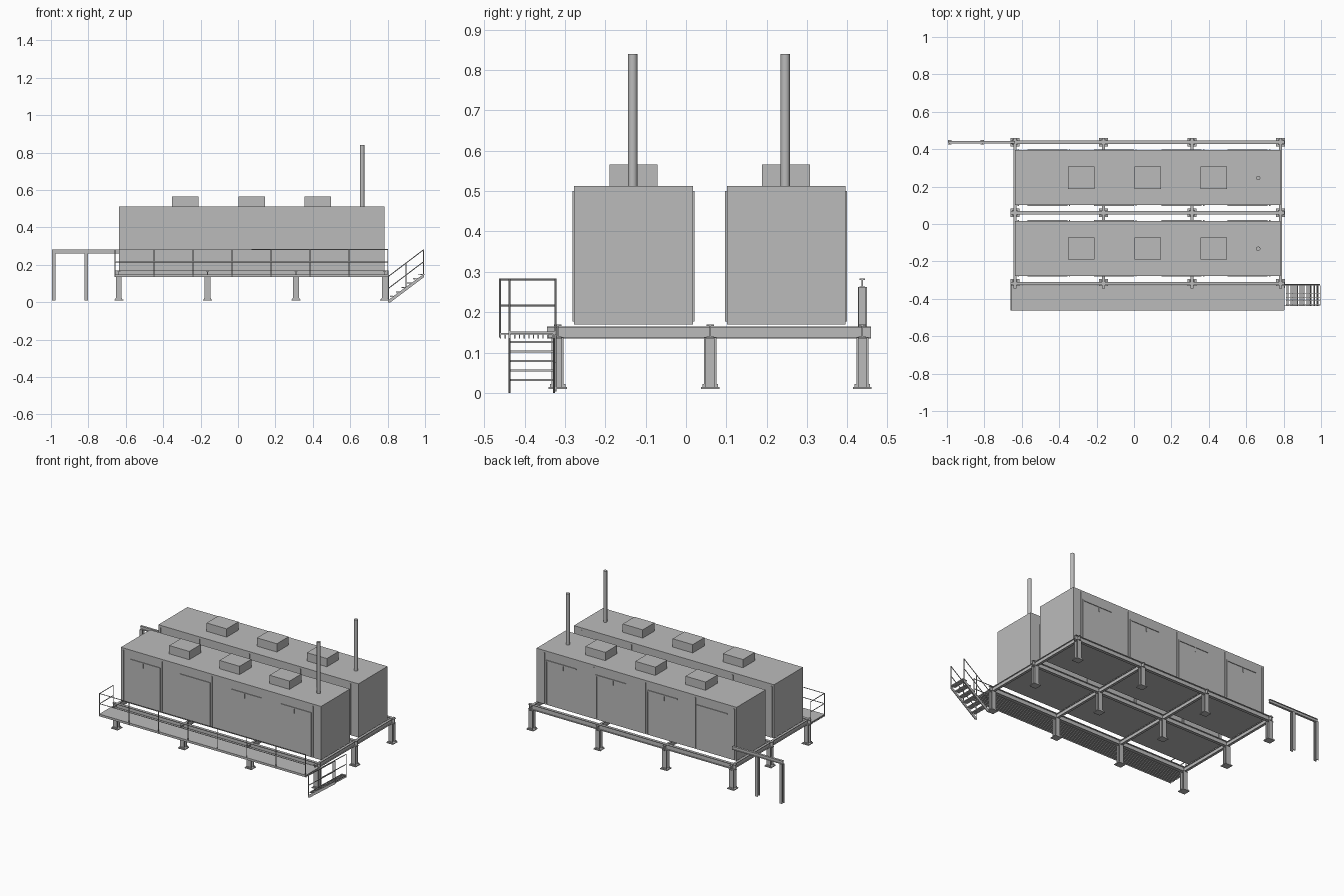
import bpy, bmesh, math
from mathutils import Matrix, Vector

if "Cube" in bpy.data.objects:
    bpy.data.objects.remove(bpy.data.objects["Cube"])

grey = bpy.data.materials.new("steel grey")
grey.diffuse_color = (0.5, 0.5, 0.5, 1)
grey.use_nodes = True
grey.node_tree.nodes["Principled BSDF"].inputs["Base Color"].default_value = grey.diffuse_color


def finish(bm, name, smooth=False):
    bmesh.ops.recalc_face_normals(bm, faces=bm.faces)
    me = bpy.data.meshes.new(name)
    bm.to_mesh(me)
    bm.free()
    ob = bpy.data.objects.new(name, me)
    me.materials.append(grey)
    bpy.context.collection.objects.link(ob)
    if smooth:
        for p in me.polygons:
            p.use_smooth = len(p.vertices) == 4
    return ob


def box(bm, x0, x1, y0, y1, z0, z1):
    m = Matrix.Translation(((x0 + x1) / 2, (y0 + y1) / 2, (z0 + z1) / 2))
    m = m @ Matrix.Diagonal((x1 - x0, y1 - y0, z1 - z0, 1))
    bmesh.ops.create_cube(bm, size=1, matrix=m)


def prism(bm, profile, y0, y1):
    """Extrude an x-z outline along y."""
    f = bm.faces.new([bm.verts.new((x, y0, z)) for x, z in profile])
    r = bmesh.ops.extrude_face_region(bm, geom=[f])
    bmesh.ops.translate(bm, vec=(0, y1 - y0, 0),
                        verts=[v for v in r["geom"] if isinstance(v, bmesh.types.BMVert)])


def i_beam(bm, a, b, w, h, t=0.004, up=(0, 0, 1)):
    """I section from a to b, flanges stacked along 'up'."""
    a, b, up = Vector(a), Vector(b), Vector(up)
    d = (b - a).normalized()
    s = up.cross(d)
    rot = Matrix((d, s, up)).transposed().to_4x4()
    for off, ww, hh in ((h / 2 - t / 2, w, t), (-h / 2 + t / 2, w, t), (0, t, h - 2 * t)):
        m = Matrix.Translation((a + b) / 2 + up * off) @ rot
        bmesh.ops.create_cube(bm, size=1, matrix=m @ Matrix.Diagonal(((b - a).length, ww, hh, 1)))


def rod(bm, a, b, r=0.0025):
    a, b = Vector(a), Vector(b)
    m = Matrix.Translation((a + b) / 2) @ (b - a).to_track_quat('Z', 'Y').to_matrix().to_4x4()
    bmesh.ops.create_cone(bm, segments=6, radius1=r, radius2=r, depth=(b - a).length,
                          cap_ends=True, matrix=m)


X0, X1 = -0.635, 0.782
ROWS_Y = (-0.318, 0.06, 0.437)
COLS_X = (-0.637, -0.163, 0.31, 0.784)

for label, y0 in (("front", -0.277), ("back", 0.101)):
    y1 = y0 + 0.294
    # container shell
    bm = bmesh.new()
    box(bm, X0, X1, y0, y1, 0.17, 0.513)
    finish(bm, label + "_container")
    # door trims on both long sides
    bm = bmesh.new()
    for ya, yb in ((y0 - 0.004, y0), (y1, y1 + 0.004)):
        for xr in (-0.355, 0.0, 0.362, 0.715):
            box(bm, xr - 0.215, xr, ya, yb, 0.449, 0.456)
            box(bm, xr - 0.008, xr, ya, yb, 0.177, 0.456)
            box(bm, xr + 0.008, xr + 0.014, ya, yb, 0.177, 0.5)
            box(bm, xr - 0.125, xr - 0.12, ya, yb, 0.42, 0.449)
        box(bm, X0 + 0.012, X0 + 0.02, ya, yb, 0.177, 0.5)
    finish(bm, label + "_door_trim")
    # roof vents
    bm = bmesh.new()
    for x in (-0.283, 0.073, 0.427):
        box(bm, x - 0.071, x + 0.071, y0 + 0.087, y0 + 0.206, 0.513, 0.566)
    finish(bm, label + "_roof_vents")
    # exhaust stack
    bm = bmesh.new()
    bmesh.ops.create_cone(bm, segments=24, radius1=0.0115, radius2=0.0115, depth=0.327, cap_ends=True,
                          matrix=Matrix.Translation((0.664, y0 + 0.145, 0.6765)))
    finish(bm, label + "_exhaust_stack", True)

# support frame
bm = bmesh.new()
for y in ROWS_Y:
    i_beam(bm, (-0.66, y, 0.153), (0.805, y, 0.153), 0.018, 0.034)
finish(bm, "long_beams")
bm = bmesh.new()
for x in COLS_X:
    i_beam(bm, (x, -0.345, 0.15), (x, 0.459, 0.15), 0.015, 0.03)
finish(bm, "cross_beams")

# columns with base plates
bm = bmesh.new()
for x in COLS_X:
    for y in ROWS_Y:
        i_beam(bm, (x, y, 0.012), (x, y, 0.137), 0.03, 0.03, 0.005, up=(0, 1, 0))
        box(bm, x - 0.024, x + 0.024, y - 0.023, y + 0.023, 0.01, 0.015)
        for s in (-1, 1):
            box(bm, x - 0.018, x + 0.018, y + s * 0.017 - 0.002, y + s * 0.017 + 0.002, 0.015, 0.022)
finish(bm, "columns")

# side pipe support
bm = bmesh.new()
i_beam(bm, (-0.995, 0.437, 0.272), (-0.637, 0.437, 0.272), 0.014, 0.022, 0.003)
for x in (-0.985, -0.812):
    i_beam(bm, (x, 0.437, 0.01), (x, 0.437, 0.262), 0.02, 0.022, 0.003, up=(0, 1, 0))
finish(bm, "side_support")

# walkway deck with ribs below
bm = bmesh.new()
box(bm, -0.66, 0.805, -0.461, -0.328, 0.145, 0.149)
for i in range(12):
    y = -0.461 + i * 0.0117
    box(bm, -0.66, 0.805, y, y + 0.003, 0.135, 0.145)
finish(bm, "walkway")

# walkway railing
bm = bmesh.new()
for i in range(8):
    x = -0.657 + i * 0.2083
    rod(bm, (x, -0.461, 0.137), (x, -0.461, 0.283))
for z in (0.216, 0.281):
    rod(bm, (-0.657, -0.461, z), (0.802, -0.461, z))
for z in (0.216, 0.281):
    rod(bm, (-0.657, -0.461, z), (-0.657, -0.323, z))
rod(bm, (-0.657, -0.323, 0.15), (-0.657, -0.323, 0.283))
finish(bm, "walkway_railing")

# stair stringers and treads
bm = bmesh.new()
for y in (-0.437, -0.327):
    prism(bm, [(0.803, 0.0), (0.815, 0.0), (0.995, 0.135), (0.995, 0.153), (0.803, 0.012)],
          y - 0.0025, y + 0.0025)
for i in range(6):
    x, z = 0.829 + i * 0.0305, 0.032 + i * 0.0235
    for j in range(5):
        xa = x - 0.016 + j * 0.007
        box(bm, xa, xa + 0.003, -0.436, -0.328, z - 0.003, z + 0.003)
    for k in range(6):
        y = -0.43 + k * 0.019
        box(bm, x - 0.016, x + 0.015, y, y + 0.002, z - 0.002, z + 0.002)
finish(bm, "stairs")

# stair railing
bm = bmesh.new()
for y in (-0.437, -0.323):
    for z in (0.075, 0.139):
        rod(bm, (0.805, y, z), (0.9925, y, z + 0.142))
    for t in (0, 0.5, 1):
        x, z = 0.805 + t * 0.1875, t * 0.142
        rod(bm, (x, y, z + 0.003), (x, y, z + 0.14))
finish(bm, "stair_railing")
